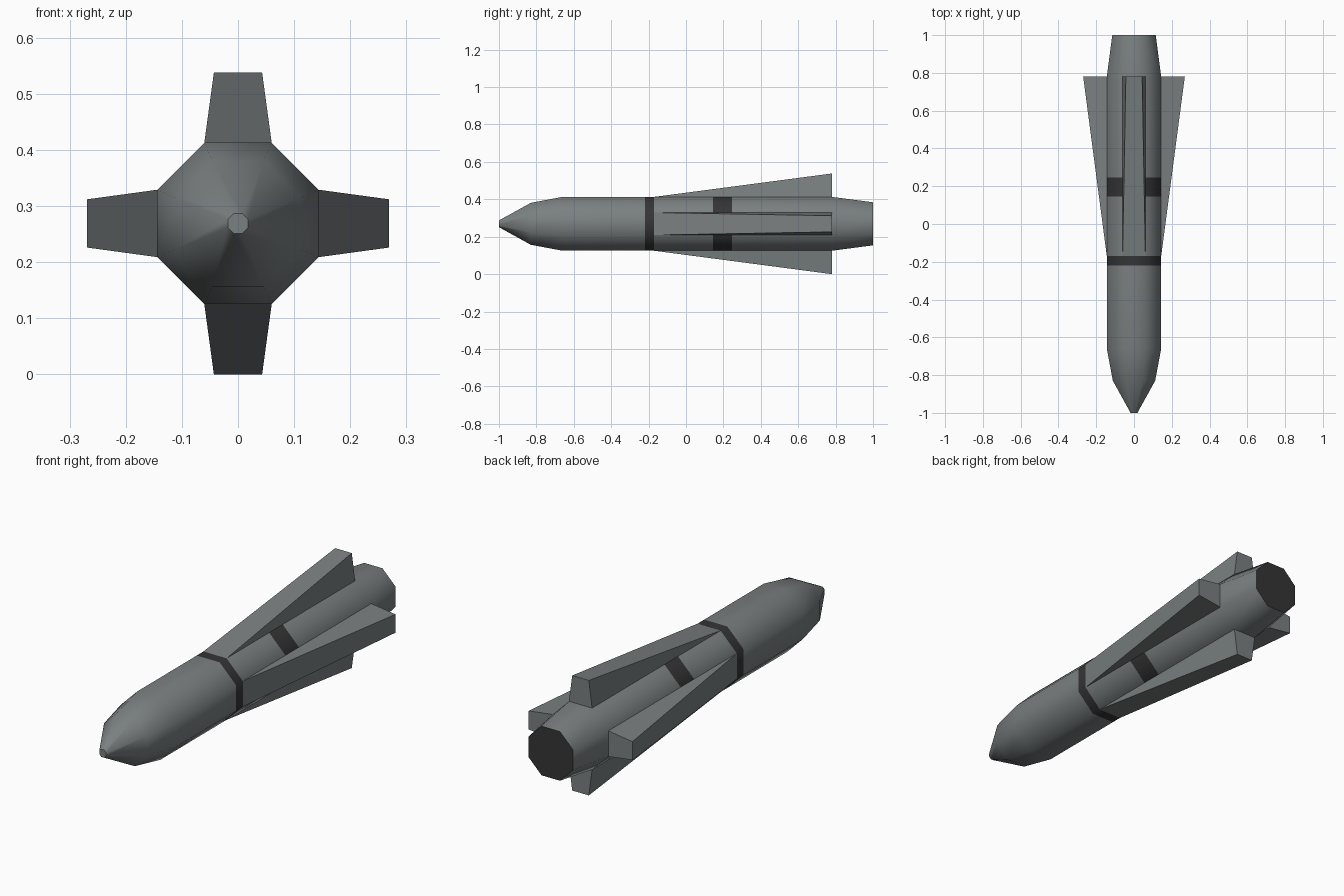
import bpy, bmesh, math
from mathutils import Matrix, Vector

if "Cube" in bpy.data.objects:
    bpy.data.objects.remove(bpy.data.objects["Cube"])

CZ = 0.269                      # height of the long axis
C8 = math.cos(math.pi / 8)      # apothem to corner radius


def material(name, rgb):
    m = bpy.data.materials.new(name)
    m.diffuse_color = (*rgb, 1)
    m.use_nodes = True
    m.node_tree.nodes["Principled BSDF"].inputs["Base Color"].default_value = m.diffuse_color
    return m


grey = material("hull grey", (0.195, 0.215, 0.22))
dark = material("dark charcoal", (0.035, 0.035, 0.035))


def finish(bm, name, mats):
    bmesh.ops.recalc_face_normals(bm, faces=bm.faces)
    me = bpy.data.meshes.new(name)
    bm.to_mesh(me)
    bm.free()
    ob = bpy.data.objects.new(name, me)
    bpy.context.collection.objects.link(ob)
    for m in mats:
        me.materials.append(m)
    return ob


# Hull: octagonal rings (y, apothem), with two painted bands and a dark tail
profile = [(-1, 0.018), (-0.83, 0.112), (-0.66, 0.144), (-0.22, 0.144),
           (-0.17, 0.144), (0.145, 0.144), (0.245, 0.144), (0.78, 0.144), (1, 0.115)]
bands = (3, 5)
bm = bmesh.new()
rings = []
for y, a in profile:
    angles = [(k + 0.5) * math.pi / 4 for k in range(8)]
    rings.append([bm.verts.new((a / C8 * math.cos(t), y, CZ + a / C8 * math.sin(t)))
                  for t in angles])
for i in range(len(rings) - 1):
    for k in range(8):
        n = (k + 1) % 8
        f = bm.faces.new((rings[i][k], rings[i][n], rings[i + 1][n], rings[i + 1][k]))
        f.material_index = 1 if i in bands else 0
bm.faces.new(rings[0])
bm.faces.new(rings[-1]).material_index = 1
hull = finish(bm, "hull", [grey, dark])
bpy.context.view_layer.objects.active = hull
hull.select_set(True)
bpy.ops.object.shade_smooth_by_angle(angle=math.radians(50))

# Fins: four long wedges that rise towards the tail
for i, name in enumerate(("top_fin", "right_fin", "bottom_fin", "left_fin")):
    bm = bmesh.new()
    pts = [(s * w, y, h) for s in (-1, 1)
           for w, y, h in ((0.06, -0.17, 0.144), (0.06, 0.78, 0.144), (0.043, 0.78, 0.269))]
    v = [bm.verts.new(p) for p in pts]
    for f in ((0, 1, 2), (3, 5, 4), (0, 2, 5, 3), (1, 4, 5, 2), (0, 3, 4, 1)):
        bm.faces.new([v[j] for j in f])
    turn = Matrix.Translation(Vector((0, 0, CZ))) @ Matrix.Rotation(i * math.pi / 2, 4, 'Y')
    bmesh.ops.transform(bm, matrix=turn, verts=bm.verts)
    finish(bm, name, [grey])
